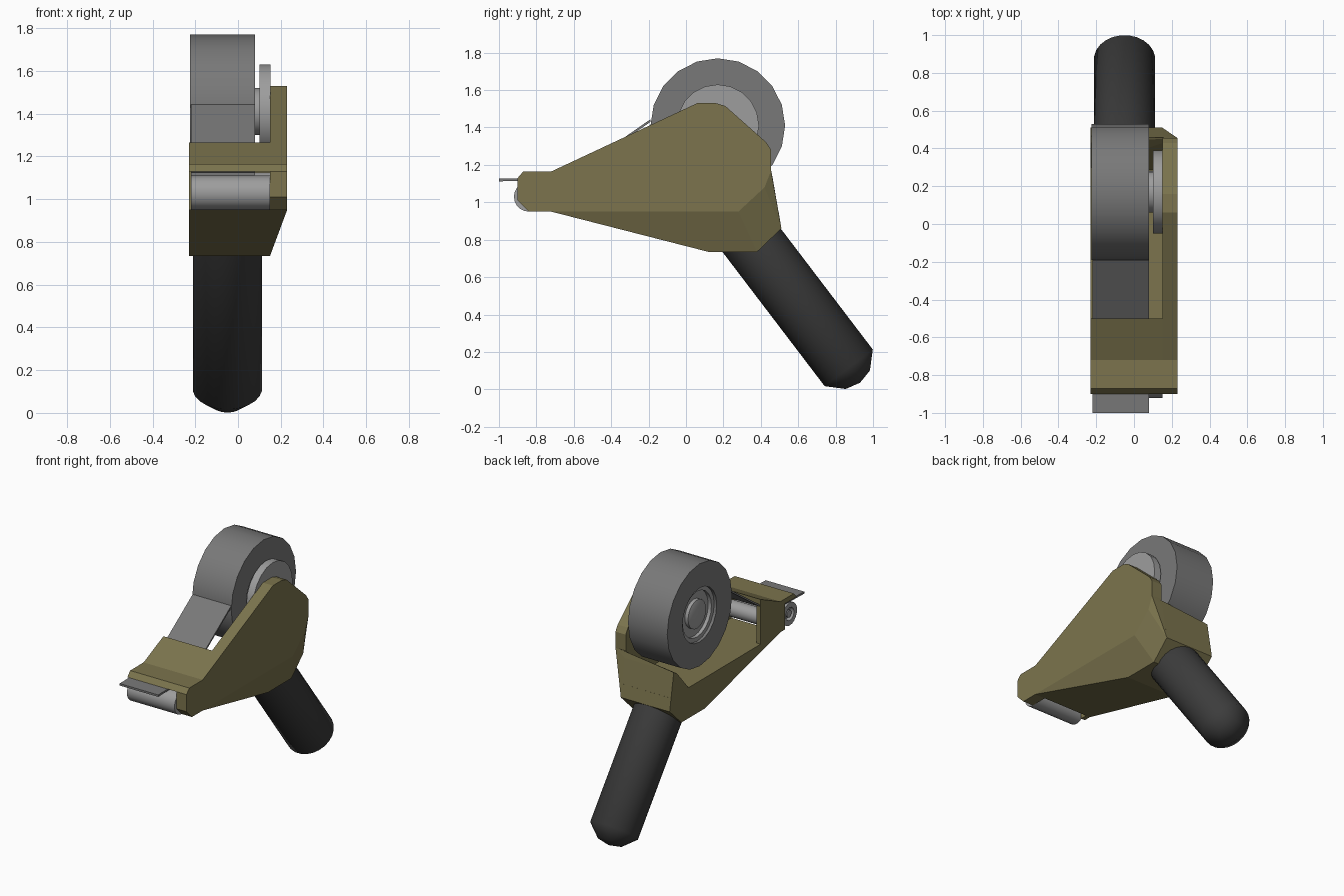
import bpy, bmesh, math
from mathutils import Vector, Matrix

cube = bpy.data.objects.get("Cube")
if cube:
    bpy.data.objects.remove(cube, do_unlink=True)


def material(name, r, g, b):
    m = bpy.data.materials.new(name)
    m.use_nodes = True
    m.diffuse_color = (r, g, b, 1)
    m.node_tree.nodes["Principled BSDF"].inputs["Base Color"].default_value = (r, g, b, 1)
    return m


olive = material("olive plastic", 0.2, 0.175, 0.075)
grey = material("grey tape", 0.19, 0.19, 0.19)
light = material("light grey plastic", 0.34, 0.34, 0.34)
black = material("black grip", 0.045, 0.045, 0.045)


def finish(name, bm, mat, smooth=False):
    bmesh.ops.recalc_face_normals(bm, faces=bm.faces)
    mesh = bpy.data.meshes.new(name)
    bm.to_mesh(mesh)
    bm.free()
    mesh.materials.append(mat)
    ob = bpy.data.objects.new(name, mesh)
    bpy.context.scene.collection.objects.link(ob)
    if smooth:
        bpy.ops.object.select_all(action='DESELECT')
        ob.select_set(True)
        bpy.context.view_layer.objects.active = ob
        bpy.ops.object.shade_smooth_by_angle(angle=math.radians(50))
    return ob


def slab(name, outline, x0, x1, mat):
    """Extrude a y-z outline across x."""
    bm = bmesh.new()
    face = bm.faces.new([bm.verts.new((x0, y, z)) for y, z in outline])
    new = bmesh.ops.extrude_face_region(bm, geom=[face])["geom"]
    bmesh.ops.translate(bm, vec=(x1 - x0, 0, 0),
                        verts=[v for v in new if isinstance(v, bmesh.types.BMVert)])
    return finish(name, bm, mat)


def hull(name, inner, outer, mat):
    """Tapered block: inner outline on both inside planes, outer one on the plate."""
    bm = bmesh.new()
    for x, outline in ((-0.23, inner), (0.15, inner), (0.23, outer)):
        for y, z in outline:
            bm.verts.new((x, y, z))
    bmesh.ops.convex_hull(bm, input=bm.verts)
    bmesh.ops.dissolve_limit(bm, angle_limit=0.01, verts=bm.verts, edges=bm.edges)
    return finish(name, bm, mat)


def lathe(name, profile, centre, mat, sides=20, axis=(1, 0, 0), closed=False):
    """Spin an (along, radius) profile about an axis through centre."""
    bm = bmesh.new()
    vs = [bm.verts.new((a, 0, r)) for a, r in profile]
    pairs = list(zip(vs, vs[1:] + vs[:1])) if closed else list(zip(vs, vs[1:]))
    edges = [bm.edges.new(p) for p in pairs]
    bmesh.ops.spin(bm, geom=vs + edges, cent=(0, 0, 0), axis=(1, 0, 0),
                   angle=math.tau, steps=sides, use_merge=False)
    bmesh.ops.remove_doubles(bm, verts=bm.verts, dist=0.0005)
    turn = Vector((1, 0, 0)).rotation_difference(Vector(axis)).to_matrix().to_4x4()
    bm.transform(Matrix.Translation(centre) @ turn)
    return finish(name, bm, mat, True)


# Side plate
slab("side_plate", [(-0.9, 1.13), (-0.87, 1.165), (-0.72, 1.165), (0.06, 1.53),
                    (0.16, 1.53), (0.21, 1.515), (0.43, 1.32), (0.455, 1.28),
                    (0.455, 1.17), (0.42, 1.08), (0.28, 0.95), (-0.84, 0.95),
                    (-0.9, 1.01)], 0.15, 0.23, olive)

# Lower body: wedge floor and raised back block
hull("body_floor", [(-0.72, 0.95), (0.12, 0.735), (0.38, 0.735), (0.51, 0.86), (0.495, 0.95)],
     [(-0.72, 0.95), (0.28, 0.95)], olive)
hull("body_back", [(0.3, 0.95), (0.38, 0.735), (0.51, 0.86), (0.465, 1.12), (0.43, 1.1)],
     [(0.28, 0.95), (0.42, 1.08), (0.455, 1.17)], olive)

# Front bridge and its far side wall
slab("front_bridge", [(-0.9, 1.13), (-0.87, 1.165), (-0.72, 1.165), (-0.5, 1.265),
                      (-0.5, 1.228), (-0.71, 1.132)], -0.23, 0.15, olive)
slab("bridge_wall", [(-0.77, 1.15), (-0.72, 1.165), (-0.5, 1.265), (-0.5, 0.93),
                     (-0.72, 0.95), (-0.77, 0.95)], -0.23, -0.2, olive)

# Grip
lathe("grip", [(-0.93, 0), (-0.93, 0.163), (0, 0.163), (0.08, 0.082), (0.1, 0)],
      (-0.05, 0.87, 0.115), black, 24, (0, 0.606, -0.796))

# Tape roll with its hub
hub_centre = (0, 0.17, 1.41)
lathe("tape_roll", [(-0.225, 0.19), (-0.225, 0.36), (0.08, 0.36), (0.08, 0.19)],
      hub_centre, grey, closed=True)
lathe("hub", [(-0.215, 0), (-0.215, 0.07), (-0.205, 0.1), (-0.18, 0.1), (-0.18, 0.16),
              (-0.205, 0.16), (-0.205, 0.19), (0.06, 0.19), (0.06, 0.11), (0.1, 0.11),
              (0.1, 0.22), (0.152, 0.22), (0.152, 0)], hub_centre, light)

# Tape strip running over the rollers
path = [(-0.19, 1.43), (-0.52, 1.2), (-0.66, 1.125), (-0.84, 1.116), (-1.0, 1.112)]
slab("tape_strip", path + [(y, z + 0.014) for y, z in reversed(path)], -0.22, 0.08, grey)

# Rollers
lathe("front_roller", [(-0.22, 0.045), (-0.22, 0.08), (0.15, 0.08), (0.15, 0.055),
                       (0.165, 0.055), (0.165, 0), (-0.19, 0), (-0.19, 0.045)],
      (0, -0.84, 1.03), light, closed=True)
lathe("front_roller_pin", [(-0.215, 0), (-0.215, 0.025), (0.15, 0.025), (0.15, 0)],
      (0, -0.84, 1.03), light, 12)
lathe("inner_roller", [(-0.2, 0), (-0.2, 0.055), (0.152, 0.055), (0.152, 0)],
      (0, -0.63, 1.07), light, 16)
